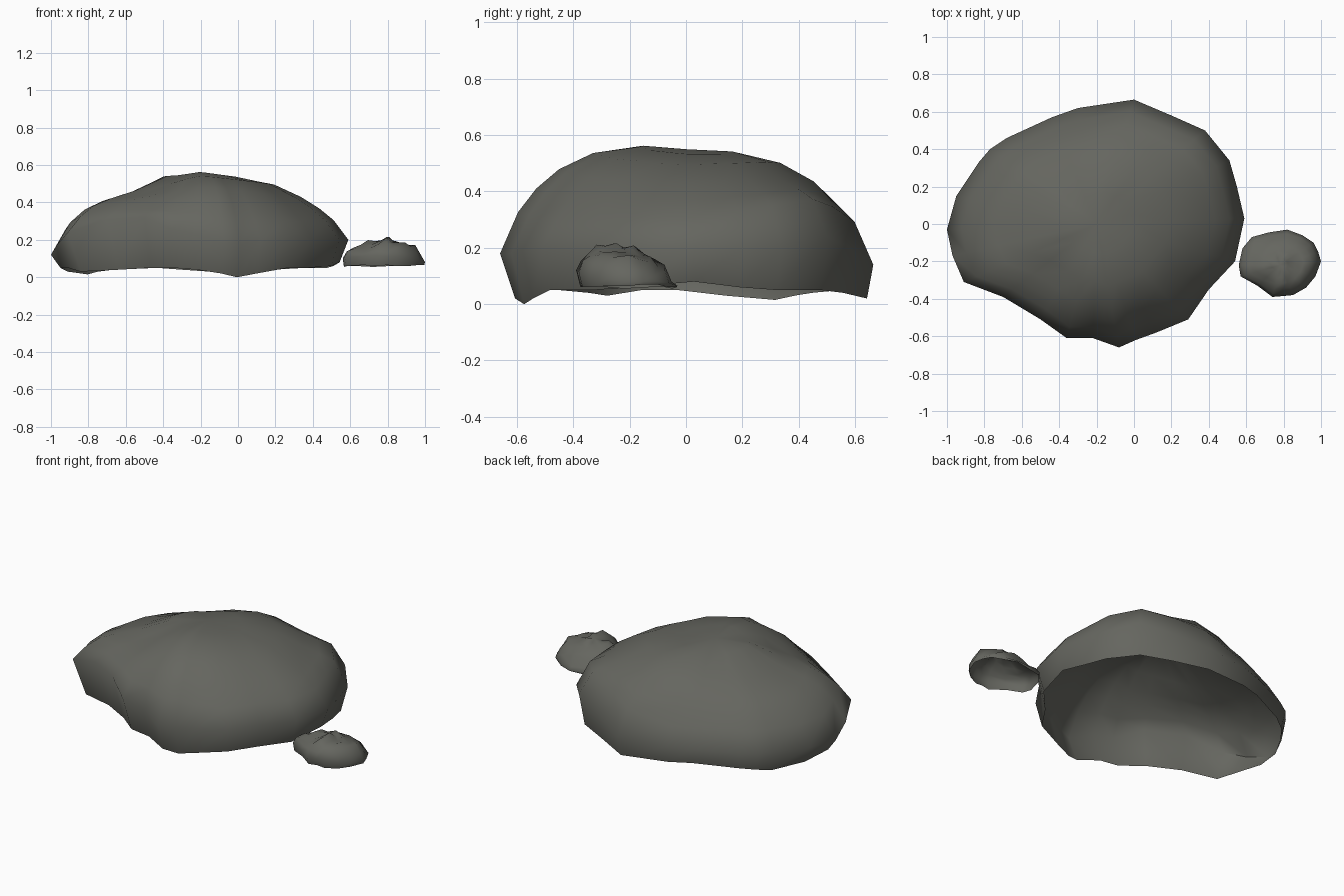
import bpy, bmesh, math
from mathutils import Vector

if "Cube" in bpy.data.objects:
    bpy.data.objects.remove(bpy.data.objects["Cube"])

stone = bpy.data.materials.new("dark grey stone")
stone.diffuse_color = (0.13, 0.132, 0.115, 1)
stone.use_nodes = True
stone.node_tree.nodes["Principled BSDF"].inputs["Base Color"].default_value = stone.diffuse_color


def by_direction(vals, a):
    """Blend values listed anticlockwise from the right (evenly spaced) at angle a."""
    n = len(vals)
    t = (a / (2 * math.pi) * n) % n
    i = int(t)
    return vals[i % n] * (1 - t + i) + vals[(i + 1) % n] * (t - i)


def lumps(p):
    """Fixed, repeatable surface waviness between about -0.5 and 0.5."""
    return (math.sin(2.1 * p.x + 1.7 * p.y + 0.4) * math.cos(1.9 * p.y - 1.3 * p.z)
            + math.sin(3.3 * p.z - 2.3 * p.x + 1.1)) * 0.25


def rock(name, centre, outline, rim_scale, levels, top, bump, freq, split):
    """Open-bottomed shell. outline rows: x, y, rim height, height of widest line."""
    bm = bmesh.new()
    cx, cy = centre

    def ring(scale_of, z_of):
        out = []
        for row in outline:
            dx, dy = row[0] - cx, row[1] - cy
            a = math.atan2(dy, dx)
            s = scale_of(a)
            out.append(bm.verts.new((cx + dx * s, cy + dy * s, z_of(row, a))))
        return out

    rings = [ring(lambda a: by_direction(rim_scale, a), lambda row, a: row[2]),
             ring(lambda a: 1, lambda row, a: row[3])]
    for s, *zs in levels:
        r = ring(lambda a: s, lambda row, a: by_direction(zs, a))
        for v in r:                           # worn lumps
            d = Vector((v.co.x - cx, v.co.y - cy, 0)) * 0.5
            v.co += (d + Vector((0, 0, 0.6))) * lumps(v.co * freq) * bump
        rings.append(r)
    n = len(outline)
    for lo, hi in zip(rings, rings[1:]):
        for i in range(n):
            j = (i + 1) % n
            bm.faces.new((lo[i], lo[j], hi[j], hi[i]))
    tip = bm.verts.new((cx, cy, top))
    for i in range(n):
        bm.faces.new((rings[-1][i], rings[-1][(i + 1) % n], tip))
    bm.normal_update()
    me = bpy.data.meshes.new(name)
    bm.to_mesh(me)
    bm.free()
    me.materials.append(stone)
    ob = bpy.data.objects.new(name, me)
    bpy.context.collection.objects.link(ob)
    bpy.ops.object.select_all(action='DESELECT')
    ob.select_set(True)
    bpy.context.view_layer.objects.active = ob
    bpy.ops.object.shade_smooth_by_angle(angle=math.radians(split))


# large boulder: gentle back and left, steep shelf at the front left
rock("large_boulder", (-0.2, 0.0),
     [(.59, .03, .08, .2), (.55, .2, .06, .2), (.51, .34, .05, .2), (.38, .5, .05, .24),
      (.2, .58, .04, .2), (0, .665, .02, .14), (-.3, .62, .04, .14), (-.44, .57, .05, .14),
      (-.68, .46, .04, .14), (-.77, .4, .03, .14), (-.83, .33, .015, .14),
      (-.95, .15, .03, .13), (-1, -.03, .05, .12), (-.97, -.17, .05, .17),
      (-.91, -.31, .03, .24), (-.7, -.39, .04, .31), (-.5, -.51, .05, .32),
      (-.36, -.61, .05, .26), (-.22, -.61, .04, .23), (-.08, -.66, .02, .18),
      (.01, -.62, 0, .18), (.12, -.58, .02, .19), (.29, -.51, .05, .2),
      (.4, -.35, .05, .2), (.54, -.2, .06, .2)],
     (.94, .96, .97, .97, .94, .87, .91, .95),
     [(.9, .30, .38, .24, .25, .25, .385, .33, .30),
      (.8, .36, .42, .32, .33, .33, .42, .41, .38),
      (.68, .43, .45, .42, .40, .39, .44, .48, .45),
      (.5, .50, .50, .49, .46, .44, .49, .545, .51),
      (.25, .53, .53, .55, .53, .54, .55, .565, .54)],
     .55, .03, 4.0, 60)

# small stone beside it, lumpier
rock("small_stone", (.78, -.22),
     [(1, -.2, .065, .08), (.985, -.15, .07, .08), (.96, -.1, .07, .08),
      (.9, -.06, .06, .075), (.82, -.03, .06, .065), (.72, -.045, .055, .07),
      (.63, -.07, .06, .08), (.58, -.13, .06, .09), (.56, -.22, .055, .1),
      (.57, -.28, .06, .11), (.66, -.33, .065, .11), (.74, -.39, .06, .12),
      (.8, -.385, .065, .11), (.85, -.38, .06, .11), (.92, -.34, .06, .1),
      (.97, -.28, .065, .09)],
     (.98, .98, .97, .9),
     [(.9, .13, .09, .125, .15), (.75, .16, .125, .14, .18), (.58, .175, .155, .16, .195),
      (.4, .185, .175, .185, .2), (.2, .195, .19, .2, .205)],
     .2, .06, 26.0, 60)
